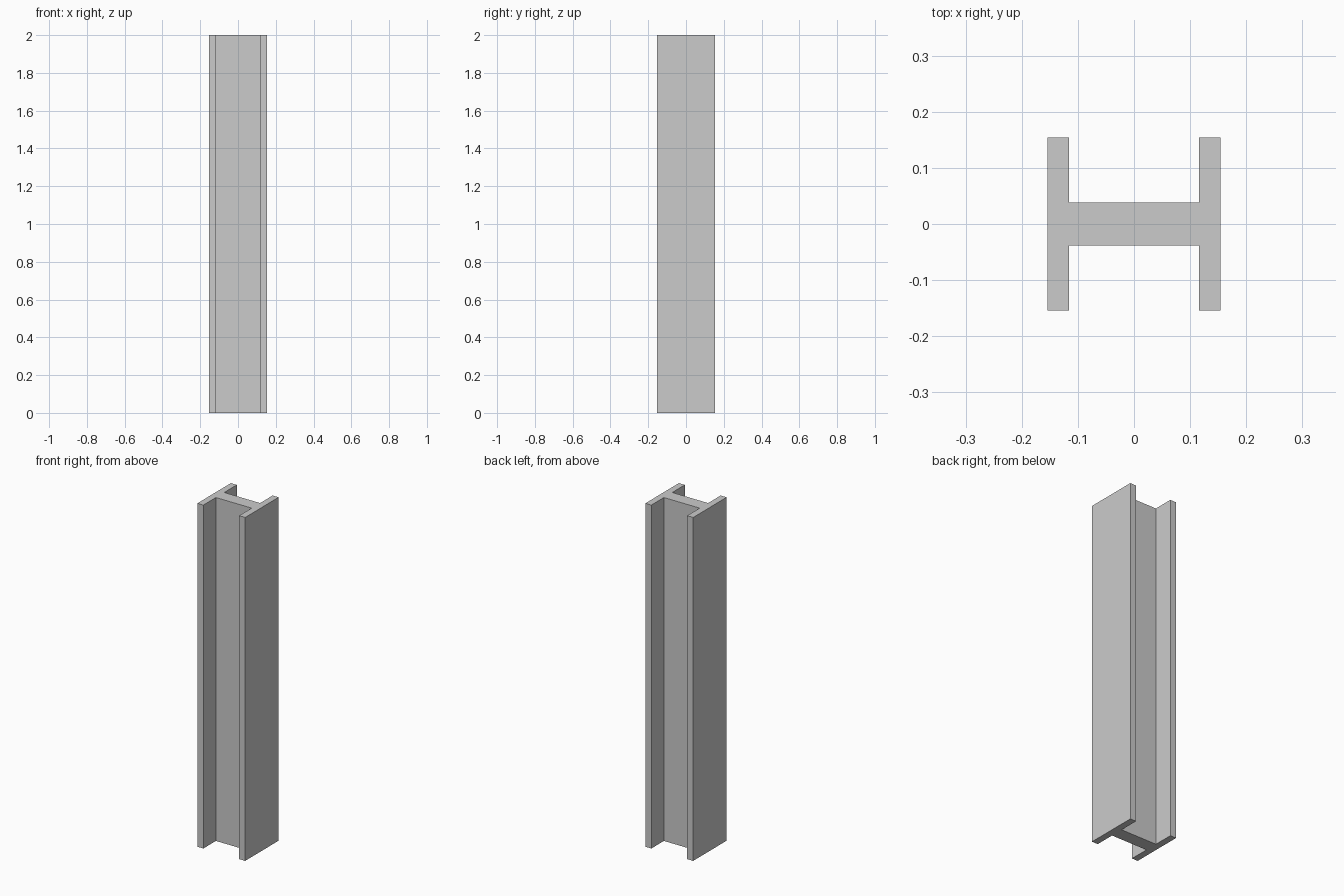
import bpy, bmesh

if "Cube" in bpy.data.objects:
    bpy.data.objects.remove(bpy.data.objects["Cube"])

H = 2.0          # column height
OUT = 0.154      # half width and depth of the section
INN = 0.1155     # inner flange face
WEB = 0.0385     # half thickness of the web

# H-shaped cross-section, one side then its point-mirror
half = [(INN, WEB), (INN, OUT), (OUT, OUT), (OUT, -OUT), (INN, -OUT), (INN, -WEB)]
profile = half + [(-x, -y) for x, y in half]

# Extrude the section upwards into a solid beam
bm = bmesh.new()
base = bm.faces.new([bm.verts.new((x, y, 0)) for x, y in profile])
top = bmesh.ops.extrude_face_region(bm, geom=[base], use_keep_orig=True)
bmesh.ops.translate(bm, vec=(0, 0, H),
                    verts=[g for g in top["geom"] if isinstance(g, bmesh.types.BMVert)])
bmesh.ops.recalc_face_normals(bm, faces=bm.faces)

mesh = bpy.data.meshes.new("steel_beam")
bm.to_mesh(mesh)
bm.free()
bpy.context.collection.objects.link(bpy.data.objects.new("steel_beam", mesh))
